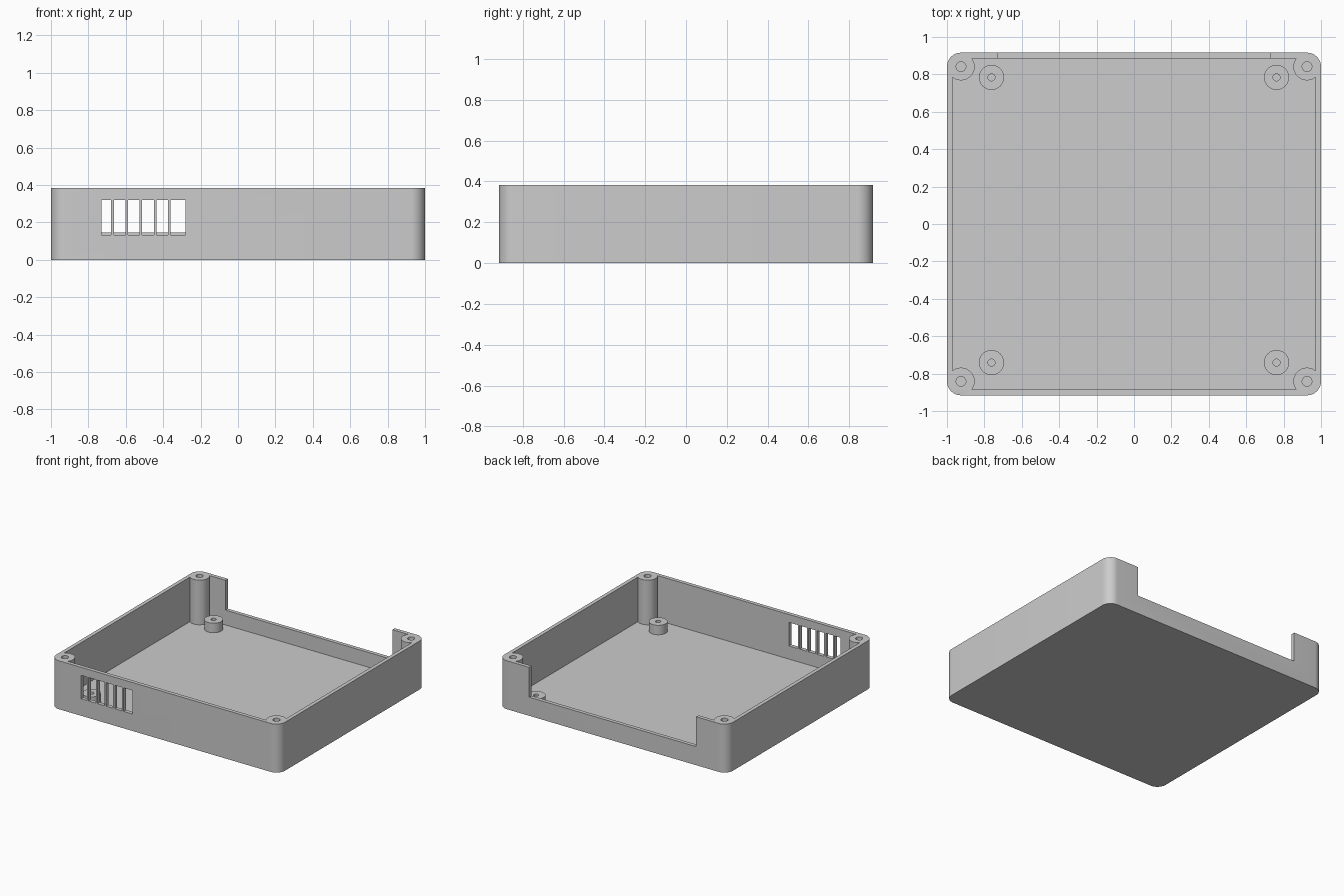
import bpy
import bmesh
import math

default = bpy.data.objects.get("Cube")
if default:
    bpy.data.objects.remove(default, do_unlink=True)

# Overall sizes
HX, HY, H = 1.0, 0.916, 0.383
WALL, FLOOR, CORNER = 0.03, 0.03, 0.075

grey = bpy.data.materials.new("light grey plastic")
grey.use_nodes = True
colour = (0.604, 0.604, 0.604, 1)
grey.diffuse_color = colour
grey.node_tree.nodes["Principled BSDF"].inputs["Base Color"].default_value = colour


def finish(name, bm):
    mesh = bpy.data.meshes.new(name)
    bm.to_mesh(mesh)
    bm.free()
    mesh.materials.append(grey)
    obj = bpy.data.objects.new(name, mesh)
    bpy.context.collection.objects.link(obj)
    return obj


def box(name, x0, x1, y0, y1, z0, z1, radius=0):
    """Box between two corners, with optional rounded upright edges."""
    bm = bmesh.new()
    bmesh.ops.create_cube(bm, size=1)
    bmesh.ops.scale(bm, vec=(x1 - x0, y1 - y0, z1 - z0), verts=bm.verts)
    bmesh.ops.translate(bm, vec=((x0 + x1) / 2, (y0 + y1) / 2, (z0 + z1) / 2), verts=bm.verts)
    if radius:
        upright = [e for e in bm.edges if abs(e.verts[0].co.z - e.verts[1].co.z) > 0.01]
        bmesh.ops.bevel(bm, geom=upright, offset=radius, segments=10, profile=0.5, affect='EDGES')
    return finish(name, bm)


def cylinder(name, x, y, z0, z1, radius, sides=48):
    bm = bmesh.new()
    bmesh.ops.create_cone(bm, cap_ends=True, segments=sides, radius1=radius, radius2=radius, depth=z1 - z0)
    bmesh.ops.translate(bm, vec=(x, y, (z0 + z1) / 2), verts=bm.verts)
    return finish(name, bm)


def combine(target, tool, operation):
    """Apply a boolean and discard the tool."""
    tool.hide_render = True
    mod = target.modifiers.new("boolean", 'BOOLEAN')
    mod.operation = operation
    mod.solver = 'EXACT'
    mod.object = tool
    select(target)
    bpy.ops.object.modifier_apply(modifier=mod.name)
    bpy.data.objects.remove(tool, do_unlink=True)


def select(obj):
    bpy.ops.object.select_all(action='DESELECT')
    obj.select_set(True)
    bpy.context.view_layer.objects.active = obj


def smooth(obj):
    select(obj)
    bpy.ops.object.shade_smooth_by_angle(angle=math.radians(30))


# Open tray with rounded corners
shell = box("case_shell", -HX, HX, -HY, HY, 0, H, CORNER)
combine(shell, box("cavity", WALL - HX, HX - WALL, WALL - HY, HY - WALL, FLOOR, H + 0.1, CORNER - WALL), 'DIFFERENCE')

# Corner screw posts, merged with the walls
corners = [(sx, sy) for sx in (-1, 1) for sy in (-1, 1)]
for sx, sy in corners:
    x, y = sx * (HX - CORNER), sy * (HY - CORNER)
    combine(shell, cylinder("post", x, y, FLOOR / 2, H, CORNER - 0.002), 'UNION')
    combine(shell, cylinder("post_hole", x, y, FLOOR + 0.005, H + 0.1, 0.026, 32), 'DIFFERENCE')

# Wide opening in the back wall
combine(shell, box("back_notch", -0.73, 0.73, HY - WALL - 0.02, HY + 0.1, 0.147, H + 0.1), 'DIFFERENCE')

# Vent window in the front wall
VENT_LOW, VENT_HIGH = 0.134, 0.32
combine(shell, box("vent_window", -0.73, -0.28, -HY - 0.1, WALL - HY + 0.02, VENT_LOW, VENT_HIGH), 'DIFFERENCE')
smooth(shell)

# Upright vent bars
for i in range(5):
    x = -0.671 + i * 0.076
    box(f"vent_bar_{i + 1}", x - 0.007, x + 0.007, -HY, WALL - HY, VENT_LOW, VENT_HIGH)

# Board standoffs on the floor
for sx, sy in corners:
    x, y = sx * 0.762, 0.784 if sy > 0 else -0.741
    name = ("back" if sy > 0 else "front") + ("_left" if sx > 0 else "_right") + "_standoff"
    standoff = cylinder(name, x, y, FLOOR, 0.105, 0.067)
    combine(standoff, cylinder("standoff_hole", x, y, FLOOR + 0.005, 0.2, 0.019, 24), 'DIFFERENCE')
    smooth(standoff)
